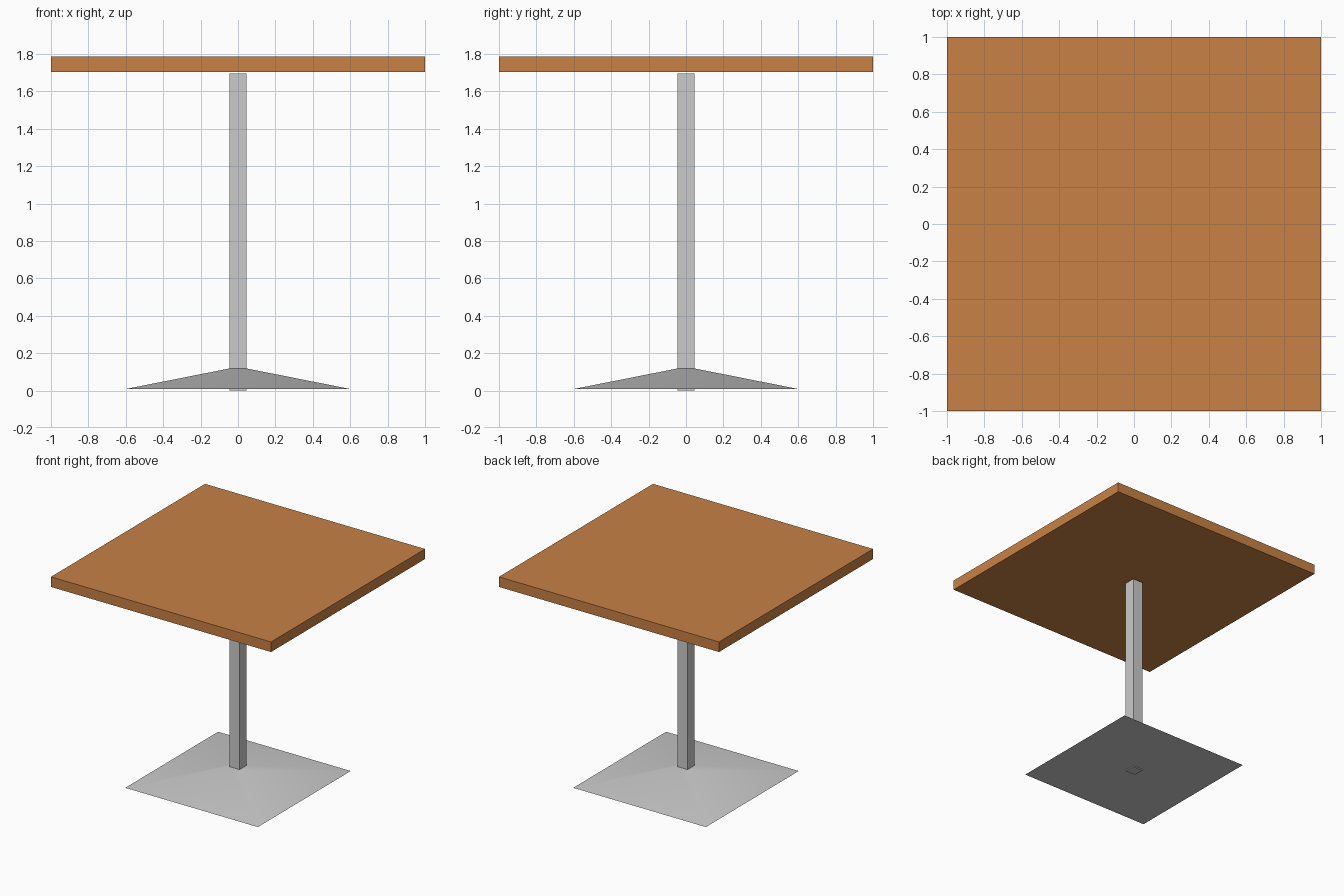
import bpy, bmesh
from mathutils import Matrix

if "Cube" in bpy.data.objects:
    bpy.data.objects.remove(bpy.data.objects["Cube"])


def tapered_block(name, half_bottom, half_top, z0, z1):
    """Square block from z0 to z1, optionally narrowing towards the top."""
    bm = bmesh.new()
    bmesh.ops.create_cube(bm, size=2, matrix=Matrix.Translation((0, 0, 0)))
    for v in bm.verts:
        half, z = (half_top, z1) if v.co.z > 0 else (half_bottom, z0)
        v.co = (v.co.x * half, v.co.y * half, z)
    mesh = bpy.data.meshes.new(name)
    bm.to_mesh(mesh)
    bm.free()
    obj = bpy.data.objects.new(name, mesh)
    bpy.context.collection.objects.link(obj)
    return obj


# Wooden top, floating just above the post
top = tapered_block("table_top", 1.0, 1.0, 1.704, 1.787)
wood = bpy.data.materials.new("wood")
wood.diffuse_color = (0.58, 0.22, 0.06, 1)
wood.use_nodes = True
wood.node_tree.nodes["Principled BSDF"].inputs["Base Color"].default_value = wood.diffuse_color
top.data.materials.append(wood)

# Square post running through the base to the floor
tapered_block("post", 0.046, 0.046, 0.0, 1.694)

# Shallow pyramid foot with softly shaded slopes
base = tapered_block("base", 0.603, 0.046, 0.008, 0.118)
bpy.context.view_layer.objects.active = base
base.select_set(True)
bpy.ops.object.shade_smooth_by_angle()
